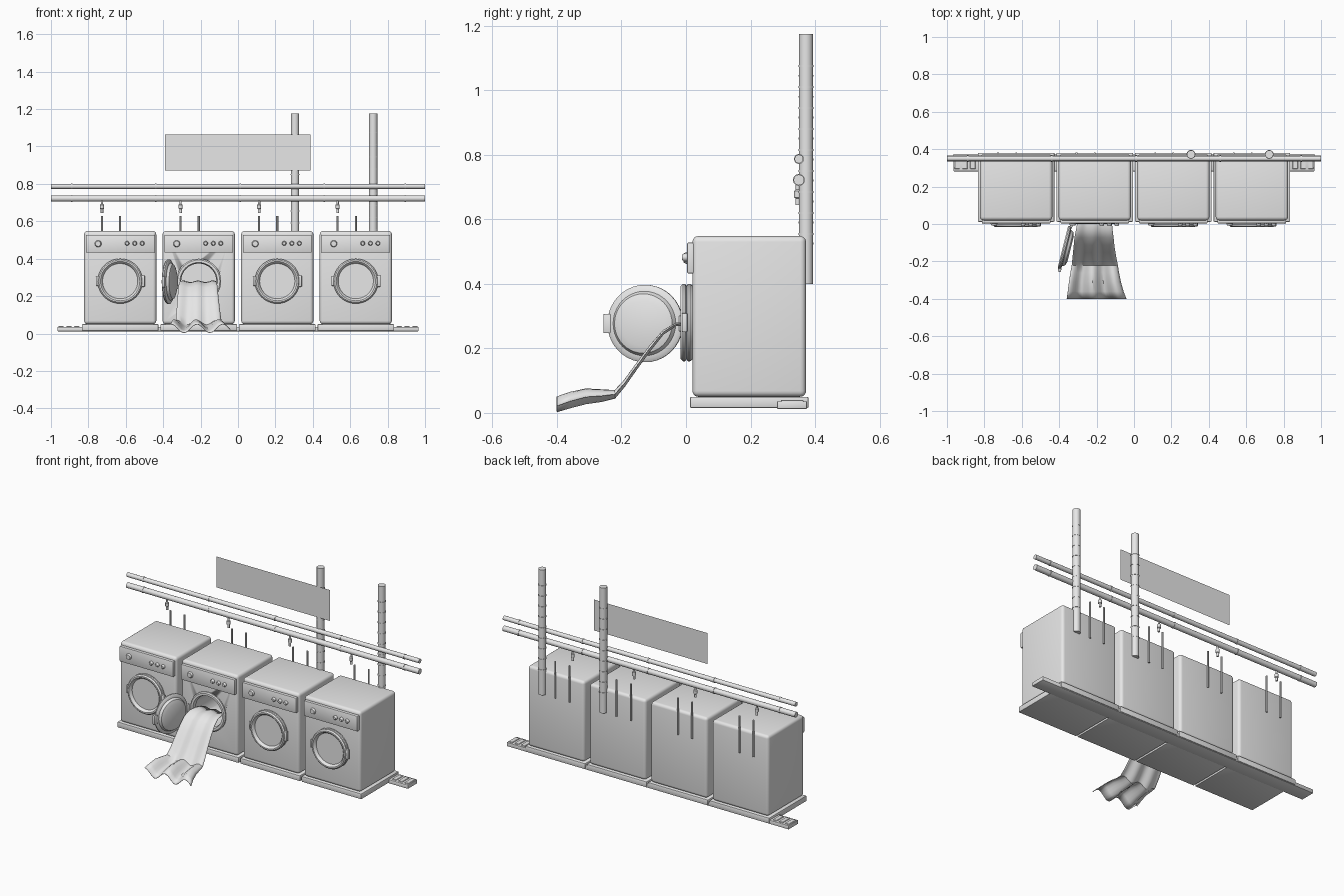
import bpy, bmesh, math
from mathutils import Matrix, Vector

if "Cube" in bpy.data.objects:
    bpy.data.objects.remove(bpy.data.objects["Cube"])


def material(name, rgba):
    m = bpy.data.materials.new(name)
    m.diffuse_color = rgba
    m.use_nodes = True
    m.node_tree.nodes["Principled BSDF"].inputs["Base Color"].default_value = m.diffuse_color
    return m


GREY = material("light_grey", (0.8, 0.8, 0.8, 1))
PANEL = material("clear_grey", (0.8, 0.8, 0.8, 0.75))


def finish(name, bm, mat=GREY, smooth=True):
    me = bpy.data.meshes.new(name)
    bmesh.ops.recalc_face_normals(bm, faces=bm.faces)
    bm.to_mesh(me)
    bm.free()
    me.materials.append(mat)
    if smooth:
        me.shade_smooth()
        me.set_sharp_from_angle(angle=math.radians(35))
    ob = bpy.data.objects.new(name, me)
    bpy.context.collection.objects.link(ob)
    return ob


def box(name, x, y, z, bevel=0.0, segs=2):
    """Box from (min, max) ranges."""
    bm = bmesh.new()
    size = [b - a for a, b in (x, y, z)]
    mid = [(a + b) / 2 for a, b in (x, y, z)]
    bmesh.ops.create_cube(bm, size=1, matrix=Matrix.Translation(mid) @ Matrix.Diagonal((*size, 1)))
    if bevel:
        bmesh.ops.bevel(bm, geom=bm.edges[:], offset=bevel, segments=segs, profile=0.5, affect='EDGES')
    return finish(name, bm)


def lathe(name, profile, loc, axis, sides=32, closed=False):
    """Spin (radius, height) points round an axis."""
    bm = bmesh.new()
    vs = [bm.verts.new((r, 0, h)) for r, h in profile]
    es = [bm.edges.new(p) for p in zip(vs, vs[1:])]
    if closed:
        es.append(bm.edges.new((vs[-1], vs[0])))
    bmesh.ops.spin(bm, geom=vs + es, axis=(0, 0, 1), cent=(0, 0, 0), steps=sides, angle=math.tau)
    bmesh.ops.remove_doubles(bm, verts=bm.verts, dist=1e-5)
    turn = Vector((0, 0, 1)).rotation_difference(Vector(axis)).to_matrix().to_4x4()
    bm.transform(Matrix.Translation(loc) @ turn)
    return finish(name, bm)


def rod(name, a, b, r, sides=16):
    a, b = Vector(a), Vector(b)
    h = (b - a).length
    return lathe(name, [(0, 0), (r, 0), (r, h), (0, h)], a, b - a, sides)


DOOR_Z = 0.28
# Door section: window, fat rim, then the bowl facing into the drum
DOOR = [(0, 0), (0.094, 0), (0.099, -0.012), (0.105, -0.017), (0.113, -0.017), (0.12, -0.01),
        (0.12, -0.003), (0.113, 0.002), (0.1, 0.004), (0.092, 0.018), (0.07, 0.026), (0, 0.026)]
FRAME = [(0.094, 0.022), (0.1, 0.001), (0.113, 0.001), (0.12, 0.006), (0.12, 0.013), (0.113, 0.022)]


def door(i, centre, angle):
    rim = lathe(f"door_{i}", DOOR, (0, 0, 0), (0, 1, 0), 40)
    grip = box(f"door_handle_{i}", (0.108, 0.132), (-0.013, 0.004), (-0.03, 0.03), 0.004)
    hinge = box(f"door_hinge_{i}", (-0.13, -0.11), (-0.008, 0.006), (-0.025, 0.025), 0.004)
    for ob in (rim, grip, hinge):
        ob.location = centre
        ob.rotation_euler.z = angle


# Four machines in a row
for i, cx in enumerate((-0.63, -0.21, 0.21, 0.63), 1):
    body = box(f"cabinet_{i}", (cx - 0.193, cx + 0.193), (0.02, 0.372), (0.05, 0.548), 0.018, 4)
    box(f"plinth_{i}", (cx - 0.205, cx + 0.205), (0.012, 0.38), (0.015, 0.05), 0.005)
    box(f"control_panel_{i}", (cx - 0.184, cx + 0.184), (0.003, 0.03), (0.432, 0.528), 0.005)
    # Dial and push buttons
    lathe(f"dial_{i}", [(0, -0.008), (0.014, -0.008), (0.018, 0), (0.018, 0.008)],
          (cx - 0.118, 0, 0.48), (0, 1, 0), 24)
    for k, dx in enumerate((0.037, 0.078, 0.118)):
        lathe(f"button_{i}_{k}", [(0, -0.012), (0.008, -0.012), (0.012, -0.006), (0.012, 0.008)],
              (cx + dx, 0, 0.482), (0, 1, 0), 16)
    lathe(f"door_frame_{i}", FRAME, (cx, 0, DOOR_Z), (0, 1, 0), 40, closed=True)
    if i == 2:
        # Open drum and swung-out door
        cutter = rod("drum_cutter", (cx, -0.05, DOOR_Z), (cx, 0.24, DOOR_Z), 0.1, 40)
        cutter.hide_render = True
        cut = body.modifiers.new("drum", 'BOOLEAN')
        cut.object, cut.operation, cut.solver = cutter, 'DIFFERENCE', 'EXACT'
        door(i, (-0.364, -0.128, DOOR_Z - 0.003), math.radians(-104))
    else:
        door(i, (cx, 0, DOOR_Z), 0)
    # Hoses behind the cabinet and a tap above
    for k, dx in enumerate((-0.097, 0.0)):
        rod(f"hose_{i}_{k}", (cx + dx, 0.378, 0.4), (cx + dx, 0.378, 0.627), 0.0055, 10)
    lathe(f"tap_{i}", [(0, 0.645), (0.007, 0.645), (0.007, 0.665), (0.011, 0.668), (0.011, 0.688),
                       (0.006, 0.692), (0.006, 0.72)], (cx - 0.097, 0.346, 0), (0, 0, 1), 14)

# Drain channel with slats at its open ends
box("drain_channel", (-0.965, 0.965), (0.282, 0.375), (0.012, 0.036), 0.003)
for s in (-1, 1):
    for k in range(3):
        x = s * (0.862 + k * 0.042)
        box("drain_slat", (x - 0.014, x + 0.014), (0.294, 0.364), (0.034, 0.04), 0.002, 1)

# Horizontal water pipes with couplings
for name, z, r in (("upper_pipe", 0.787, 0.0135), ("lower_pipe", 0.722, 0.0165)):
    rod(name, (-1, 0.35, z), (1, 0.35, z), r, 20)
    for x in (-0.89, -0.44, 0.012, 0.46, 0.895):
        rod(name + "_coupling", (x - 0.004, 0.35, z), (x + 0.004, 0.35, z), r + 0.002, 20)

# Vertical pipes with bands
for x, top in ((0.305, 1.045), (0.723, 1.075)):
    rod("vertical_pipe", (x, 0.372, 0.4), (x, 0.372, 1.175), 0.022, 24)
    for k in range(9):
        z = top - k * 0.065
        rod("pipe_band", (x, 0.372, z - 0.003), (x, 0.372, z + 0.003), 0.0235, 24)

# Thin wall panel
bm = bmesh.new()
bm.faces.new([bm.verts.new((x, 0.347, z)) for x, z in
              ((-0.39, 0.872), (0.388, 0.872), (0.388, 1.063), (-0.39, 1.063))])
finish("wall_panel", bm, PANEL, False)

# Laundry sheet: path (y, z, left x, right x, fold depth), swept with growing folds
PATH = [(0.08, 0.262, -0.29, -0.13, 0.004), (0.02, 0.276, -0.3, -0.12, 0.004),
        (-0.03, 0.273, -0.31, -0.115, 0.004), (-0.07, 0.248, -0.318, -0.11, 0.006),
        (-0.11, 0.2, -0.322, -0.106, 0.008), (-0.15, 0.146, -0.326, -0.1, 0.009),
        (-0.19, 0.09, -0.33, -0.093, 0.01), (-0.22, 0.056, -0.333, -0.088, 0.012),
        (-0.26, 0.052, -0.34, -0.082, 0.018), (-0.31, 0.05, -0.348, -0.072, 0.023),
        (-0.36, 0.038, -0.354, -0.058, 0.024), (-0.4, 0.025, -0.36, -0.042, 0.023)]
COLS = 24
bm = bmesh.new()
rows = []
for j, (y, z, xl, xr, amp) in enumerate(PATH):
    row = []
    for c in range(COLS + 1):
        t = c / COLS
        fold = amp * math.sin(t * math.tau * 2.3 + 0.8 + 0.06 * j)
        row.append(bm.verts.new((xl + (xr - xl) * t, y, max(0.001, z + fold))))
    rows.append(row)
for a, b in zip(rows, rows[1:]):
    for c in range(COLS):
        bm.faces.new((a[c], b[c], b[c + 1], a[c + 1]))
bmesh.ops.recalc_face_normals(bm, faces=bm.faces)
if sum(f.normal.z for f in bm.faces) < 0:
    bmesh.ops.reverse_faces(bm, faces=bm.faces)
sheet = finish("laundry_sheet", bm)
solid = sheet.modifiers.new("thickness", 'SOLIDIFY')
solid.thickness = 0.003
solid.offset = 1
